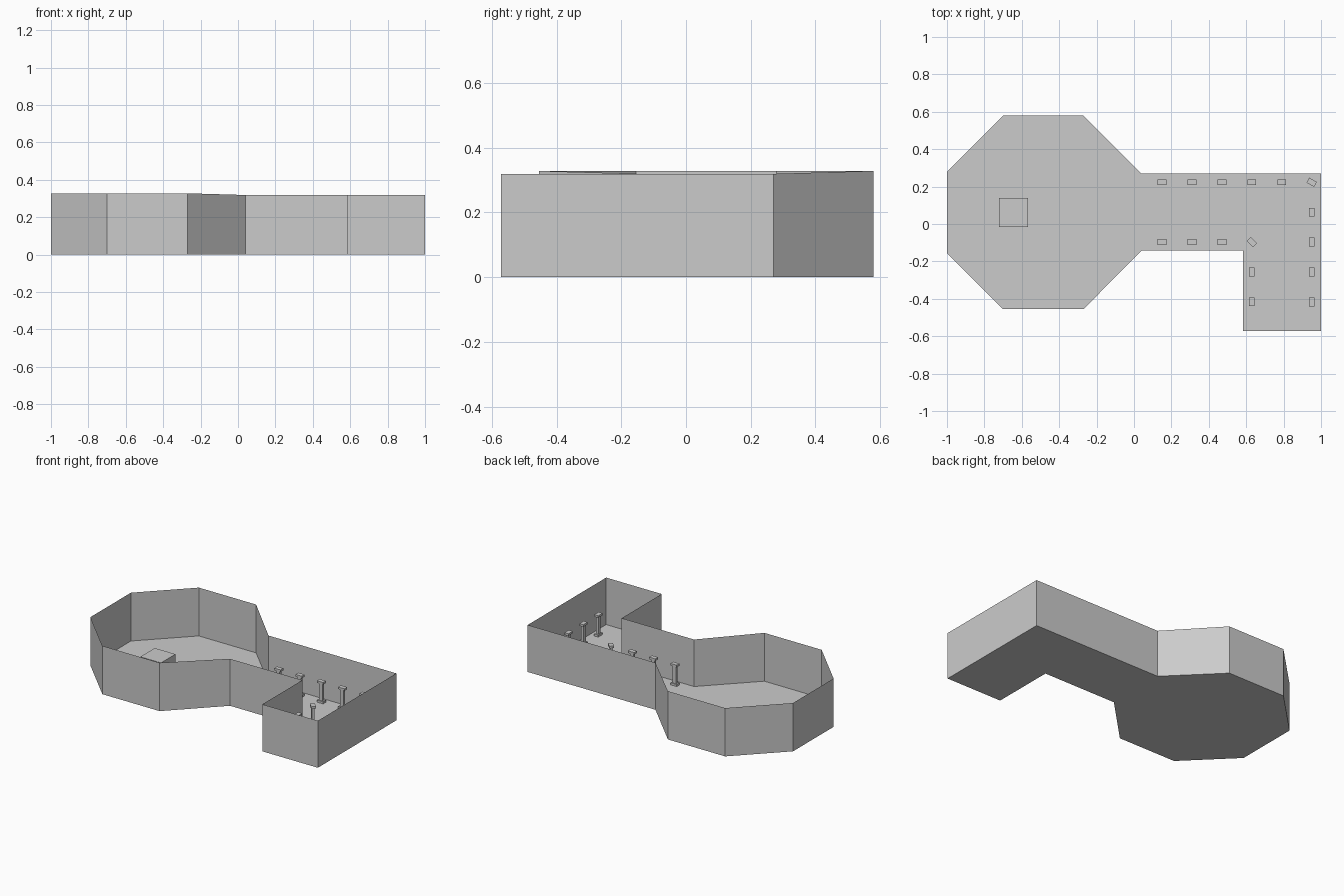
import bpy, bmesh, math
from mathutils import Matrix

cube = bpy.data.objects.get("Cube")
if cube:
    bpy.data.objects.remove(cube, do_unlink=True)

grey = bpy.data.materials.new("light_grey")
grey.use_nodes = True
grey.diffuse_color = (0.6, 0.6, 0.6, 1)
grey.node_tree.nodes["Principled BSDF"].inputs["Base Color"].default_value = (0.6, 0.6, 0.6, 1)


def add_object(name, bm):
    mesh = bpy.data.meshes.new(name)
    bm.to_mesh(mesh)
    bm.free()
    mesh.materials.append(grey)
    obj = bpy.data.objects.new(name, mesh)
    bpy.context.collection.objects.link(obj)
    return obj


def add_box(bm, size, bottom):
    sx, sy, sz = size
    matrix = Matrix.Translation((0, 0, bottom + sz / 2)) @ Matrix.Diagonal((sx, sy, sz, 1))
    bmesh.ops.create_cube(bm, size=1, matrix=matrix)


# Plan outline: eight-sided room, then the L-shaped corridor (counter-clockwise)
ROOM_TOP, HALL_TOP = 0.328, 0.319
room = [(-0.27, 0.58), (-0.7, 0.58), (-1, 0.28), (-1, -0.155), (-0.7, -0.455), (-0.27, -0.455)]
hall = [(0.04, -0.143), (0.583, -0.143), (0.583, -0.572), (1, -0.572), (1, 0.27), (0.04, 0.27)]
outline = [(x, y, ROOM_TOP) for x, y in room] + [(x, y, HALL_TOP) for x, y in hall]

# Floor
bm = bmesh.new()
bm.faces.new([bm.verts.new((x, y, 0)) for x, y, h in outline])
add_object("floor", bm)

# Thin outer walls, open at the top
bm = bmesh.new()
low = [bm.verts.new((x, y, 0)) for x, y, h in outline]
high = [bm.verts.new(p) for p in outline]
for i in range(len(outline)):
    j = (i + 1) % len(outline)
    bm.faces.new((low[i], low[j], high[j], high[i]))
add_object("walls", bm)

# Low block in the room
bm = bmesh.new()
add_box(bm, (0.155, 0.155, 0.08), 0)
add_object("room_block", bm).location = (-0.645, 0.062, 0)

# Corridor columns: x, y, turn in degrees
STEP = 0.16
columns = [(0.15 + STEP * i, 0.223, 0) for i in range(5)]
columns += [(0.15 + STEP * i, -0.096, 0) for i in range(3)]
columns += [(0.95, 0.063 - STEP * i, 90) for i in range(4)]
columns += [(0.63, -0.256 - STEP * i, 90) for i in range(2)]
columns += [(0.95, 0.223, -30), (0.63, -0.096, -45)]

for n, (x, y, turn) in enumerate(columns, 1):
    bm = bmesh.new()
    add_box(bm, (0.047, 0.03, 0.014), 0)
    add_box(bm, (0.026, 0.017, 0.117), 0.014)
    add_box(bm, (0.047, 0.03, 0.014), 0.131)
    column = add_object(f"column_{n}", bm)
    column.location = (x, y, 0)
    column.rotation_euler.z = math.radians(turn)
